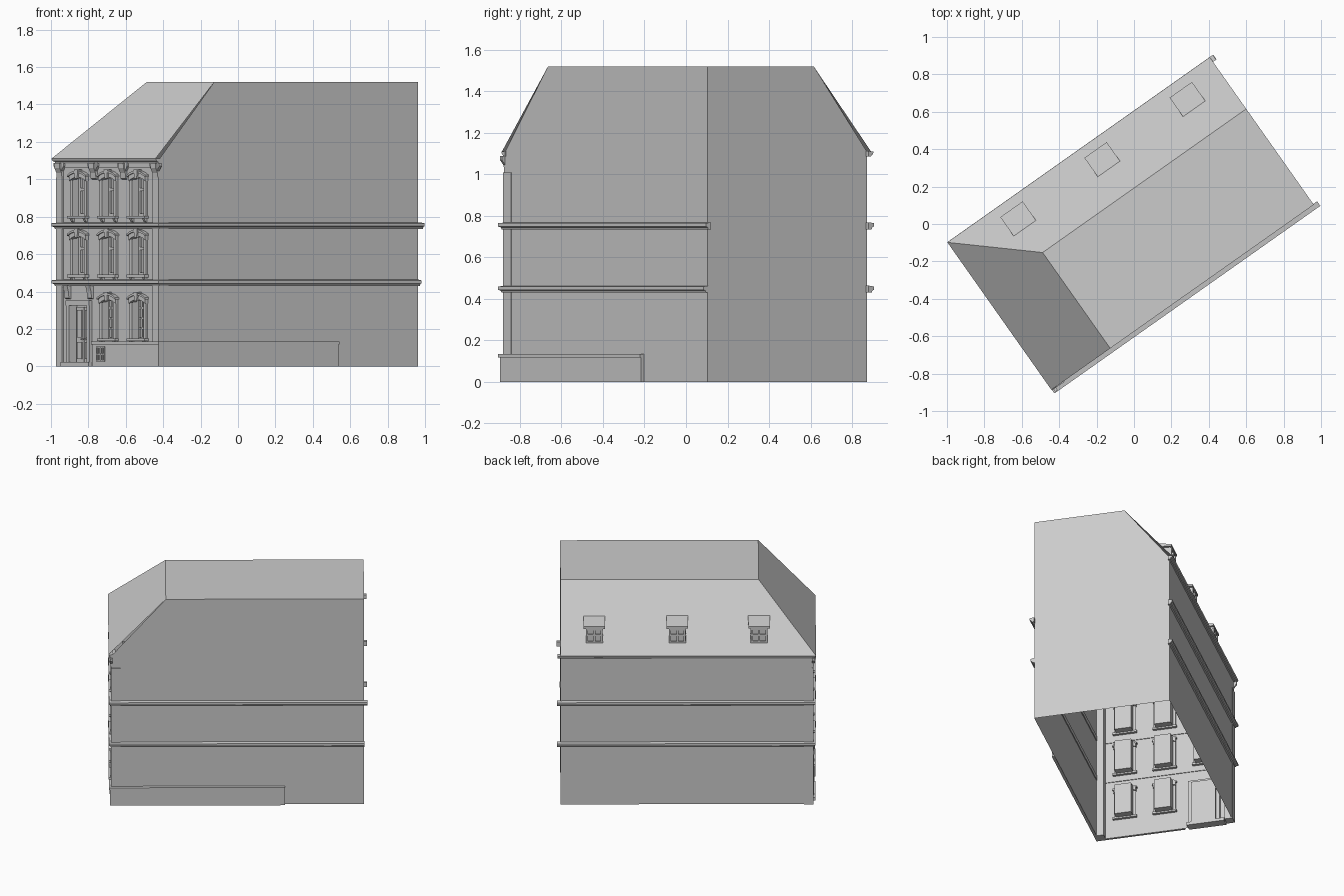
import bpy, bmesh, math

if "Cube" in bpy.data.objects:
    bpy.data.objects.remove(bpy.data.objects["Cube"])

ANGLE = math.radians(-54.8)       # facade runs along local X, house depth along local Y
W, D = 0.47, 0.845                # half width and half depth of the walls
EAVE, TOP = 1.11, 1.52
F = -D                            # facade plane
parts = {}


def bm_of(part):
    return parts.setdefault(part, bmesh.new())


def face(part, pts):
    bm = bm_of(part)
    return bm.faces.new([bm.verts.new(p) for p in pts])


def loft(part, rings, caps=True):
    """Skin a list of closed rings of equal length."""
    bm = bm_of(part)
    rv = [[bm.verts.new(p) for p in r] for r in rings]
    n = len(rv[0])
    fs = []
    for a, b in zip(rv, rv[1:]):
        for i in range(n):
            j = (i + 1) % n
            fs.append(bm.faces.new((a[i], a[j], b[j], b[i])))
    if caps:
        fs += [bm.faces.new(rv[0]), bm.faces.new(rv[-1][::-1])]
    bmesh.ops.recalc_face_normals(bm, faces=fs)


def prism_y(part, xz, y0, y1):
    loft(part, [[(x, y, z) for x, z in xz] for y in (y0, y1)])


def prism_x(part, yz, x0, x1):
    loft(part, [[(x, y, z) for y, z in yz] for x in (x0, x1)])


def box(part, x0, x1, y0, y1, z0, z1):
    prism_y(part, [(x0, z0), (x1, z0), (x1, z1), (x0, z1)], y0, y1)


def bars(part, x0, x1, z0, z1, y, xs, zs, t=0.01, d=0.012):
    """Window frame with glazing bars at fractions xs, zs."""
    for f in [0] + xs + [1]:
        c = x0 + t / 2 + f * (x1 - x0 - t)
        box(part, c - t / 2, c + t / 2, y - d, y, z0, z1)
    for f in [0] + zs + [1]:
        c = z0 + t / 2 + f * (z1 - z0 - t)
        box(part, x0, x1, y - d, y, c - t / 2, c + t / 2)


# Window and door openings: x0, x1, z0, z1, recess depth
BAYS = (-0.268, 0.008, 0.284)
HW = 0.058
windows = [(cx, z0, z0 + 0.225, row) for row, z0 in enumerate((0.145, 0.485, 0.80))
           for cx in BAYS if not (row == 0 and cx == BAYS[0])]
door = (BAYS[0] - 0.085, BAYS[0] + 0.085, 0.02, 0.33, 0.04)
openings = [(c - HW, c + HW, a, b, 0.07) for c, a, b, r in windows] + [door]

# Facade wall with recessed openings
xs = sorted({-W, W} | {o[i] for o in openings for i in (0, 1)})
zs = sorted({0, EAVE} | {o[i] for o in openings for i in (2, 3)})
for xa, xb in zip(xs, xs[1:]):
    for za, zb in zip(zs, zs[1:]):
        mx, mz = (xa + xb) / 2, (za + zb) / 2
        if not any(o[0] < mx < o[1] and o[2] < mz < o[3] for o in openings):
            face("walls", [(xa, F, za), (xb, F, za), (xb, F, zb), (xa, F, zb)])
for x0, x1, z0, z1, d in openings:
    c = [(x0, z0), (x1, z0), (x1, z1), (x0, z1)]
    face("walls", [(x, F + d, z) for x, z in c])
    for (xa, za), (xb, zb) in zip(c, c[1:] + c[:1]):
        face("walls", [(xa, F, za), (xb, F, zb), (xb, F + d, zb), (xa, F + d, za)])

# Side and back walls, open underneath
RX, RY = -0.157, -0.487           # inner edges of the flat roof top
face("walls", [(-W, D, 0), (-W, F, 0), (-W, F, EAVE), (-W, D, EAVE)])
face("walls", [(W, F, 0), (W, D, 0), (W, D, TOP), (W, RY, TOP), (W, F, EAVE)])
face("walls", [(W, D, 0), (-W, D, 0), (-W, D, EAVE), (RX, D, TOP), (W, D, TOP)])

# Roof: steep front and left slopes with a flat top
EX, EY = -0.495, -0.872
face("roof", [(EX, EY, EAVE), (W, EY, EAVE), (W, RY, TOP), (RX, RY, TOP)])
face("roof", [(EX, D, EAVE), (EX, EY, EAVE), (RX, RY, TOP), (RX, D, TOP)])
face("roof", [(RX, RY, TOP), (W, RY, TOP), (W, D, TOP), (RX, D, TOP)])

# String courses around three sides
for z in (0.43, 0.735):
    prof = [(-0.005, z), (0.012, z), (0.016, z + 0.01), (0.025, z + 0.014), (0.025, z + 0.03), (-0.005, z + 0.034)]
    ends = 0.87 if z > 0.5 else 0.85
    loft("string_courses", [[(-W - o, 0.868, h) for o, h in prof], [(-W - o, F - o, h) for o, h in prof],
                            [(W + o, F - o, h) for o, h in prof], [(W + o, ends, h) for o, h in prof]])

# Cornice along the left side and the front
prof = [(-0.005, 1.085), (0.01, 1.085), (0.014, 1.094), (0.022, 1.097), (0.026, 1.11), (-0.005, 1.112)]
loft("cornice", [[(-W - o, 0.865, h) for o, h in prof], [(-W - o, F - o, h) for o, h in prof],
                 [(W + 0.004, F - o, h) for o, h in prof]])
box("frieze", -W, W, F - 0.006, F, 1.06, 1.09)

# Scrolled cornice brackets, paired bay divisions and corners
scroll = [(F, 1.0), (F - 0.01, 1.005), (F - 0.013, 1.035), (F - 0.025, 1.06), (F - 0.026, 1.088), (F, 1.088)]
for cx in (-0.445, -0.13, 0.146, 0.445):
    prism_x("cornice_brackets", scroll, cx - 0.024, cx + 0.024)
    for s in (-1, 1):
        prism_y("cornice_bracket_wings", [(cx + s * 0.024, 1.045), (cx + s * 0.045, 1.07),
                                          (cx + s * 0.045, 1.088), (cx + s * 0.024, 1.088)], F - 0.016, F)

# Corner pilasters wrapping the facade ends
for s in (-1, 1):
    a, b = sorted((s * 0.42, s * (W + 0.005)))
    box("corner_pilasters", a, b, F - 0.01, F + 0.055, 0, 1.01)

# Plinth along the front and right side, with a cap
for part, o, z0, z1 in (("plinth", 0.018, 0, 0.118), ("plinth_cap", 0.024, 0.118, 0.134)):
    box(part, -0.13, W + o, F - o, F, z0, z1)
    box(part, W - 0.002, W + o, F, 0.314, z0, z1)

# Windows: sashes, surrounds, sills, arched hoods, keystones
for cx, z0, z1, row in windows:
    xa, xb = cx - HW, cx + HW
    if row == 0:
        bars("sashes", xa, xb, z0, z1, F + 0.045, [1 / 3, 2 / 3], [0.25, 0.5, 0.75], 0.009)
    else:
        bars("sashes", xa, xb, z0, z1, F + 0.045, [0.5], [0.66], 0.016)
    for s in (-1, 1):
        a, b = sorted((cx + s * (HW - 0.004), cx + s * (HW + 0.018)))
        box("window_surrounds", a, b, F - 0.012, F + 0.01, z0, z1 - 0.03)
        a, b = sorted((cx + s * (HW - 0.008), cx + s * (HW + 0.012)))
        prism_x("sill_brackets", [(F, z0 - 0.03), (F - 0.008, z0 - 0.028), (F - 0.02, z0 - 0.008), (F, z0 - 0.008)], a, b)
    box("sills", xa - 0.025, xb + 0.025, F - 0.025, F + 0.02, z0 - 0.01, z0 + 0.005)
    N = 6
    ts = [2 * i / N - 1 for i in range(N + 1)]
    for part, half, lo, hi, out in (("window_hoods", 0.078, -0.035, 0.0, 0.018), ("hood_mouldings", 0.085, -0.012, 0.008, 0.025)):
        low = [(cx + t * half, z1 + lo + 0.022 * (1 - t * t)) for t in ts]
        high = [(cx + t * half, z1 + hi - 0.01 + 0.024 * (1 - t * t)) for t in reversed(ts)]
        prism_y(part, low + high, F - out, F + 0.02)
    prism_y("keystones", [(cx - 0.011, z1 - 0.02), (cx + 0.011, z1 - 0.02), (cx + 0.018, z1 + 0.028),
                          (cx - 0.018, z1 + 0.028)], F - 0.027, F)

# Entrance: step, surround, leaves, panels, knobs, lintel consoles
dx0, dx1, dz0, dz1, dd = door
dc = (dx0 + dx1) / 2
box("door_step", dx0 - 0.06, dx1 + 0.03, F - 0.025, F + dd, 0, 0.022)
for s in (-1, 1):
    a, b = sorted((dc + s * 0.08, dc + s * 0.11))
    box("door_surround", a, b, F - 0.015, F + 0.02, 0, dz1 + 0.02)
    a, b = sorted((dc + s * 0.085, dc + s * 0.125))
    prism_x("door_consoles", [(F, 0.36), (F - 0.012, 0.365), (F - 0.016, 0.40), (F - 0.025, 0.432), (F, 0.432)], a, b)
    a, b = sorted((dc + s * 0.003, dc + s * 0.072))
    box("door_leaves", a, b, F + 0.028, F + dd, dz0, 0.318)
    for z0, z1 in ((0.04, 0.13), (0.155, 0.30)):
        box("door_panels", a + 0.014, b - 0.014, F + 0.022, F + 0.03, z0, z1)
    a, b = sorted((dc + s * 0.008, dc + s * 0.016))
    box("door_knobs", a, b, F + 0.015, F + 0.03, 0.14, 0.15)
box("door_surround", dx0 - 0.025, dx1 + 0.025, F - 0.018, F + 0.02, dz1 - 0.005, dz1 + 0.022)

# Basement window on the plinth
bars("basement_window", -0.085, -0.01, 0.025, 0.105, F - 0.016, [0.33, 0.67], [0.5], 0.008, 0.008)

# Dormers on the left slope
for cy in (-0.49, 0.06, 0.618):
    xf, h = -0.43, 0.057
    prism = [(xf, 1.18), (xf, 1.295), (-0.33, 1.302)]
    loft("dormers", [[(x, y, z) for x, z in prism] for y in (cy - h, cy + h)])
    roof = [(xf - 0.012, 1.288), (xf - 0.012, 1.304), (-0.318, 1.327), (-0.33, 1.30)]
    loft("dormer_roofs", [[(x, y, z) for x, z in roof] for y in (cy - 0.073, cy + 0.073)])
    for o in (-0.049, 0, 0.049):
        box("dormer_sashes", xf - 0.01, xf, cy + o - 0.007, cy + o + 0.007, 1.185, 1.29)
    for z in (1.187, 1.238, 1.281):
        box("dormer_sashes", xf - 0.009, xf, cy - h, cy + h, z - 0.006, z + 0.006)

# Turn every part into an object, rotated to the street line
for name, bm in parts.items():
    if name in ("walls", "roof"):
        bmesh.ops.remove_doubles(bm, verts=bm.verts, dist=0.0001)
    me = bpy.data.meshes.new(name)
    bm.to_mesh(me)
    bm.free()
    ob = bpy.data.objects.new(name, me)
    ob.rotation_euler.z = ANGLE
    bpy.context.collection.objects.link(ob)
